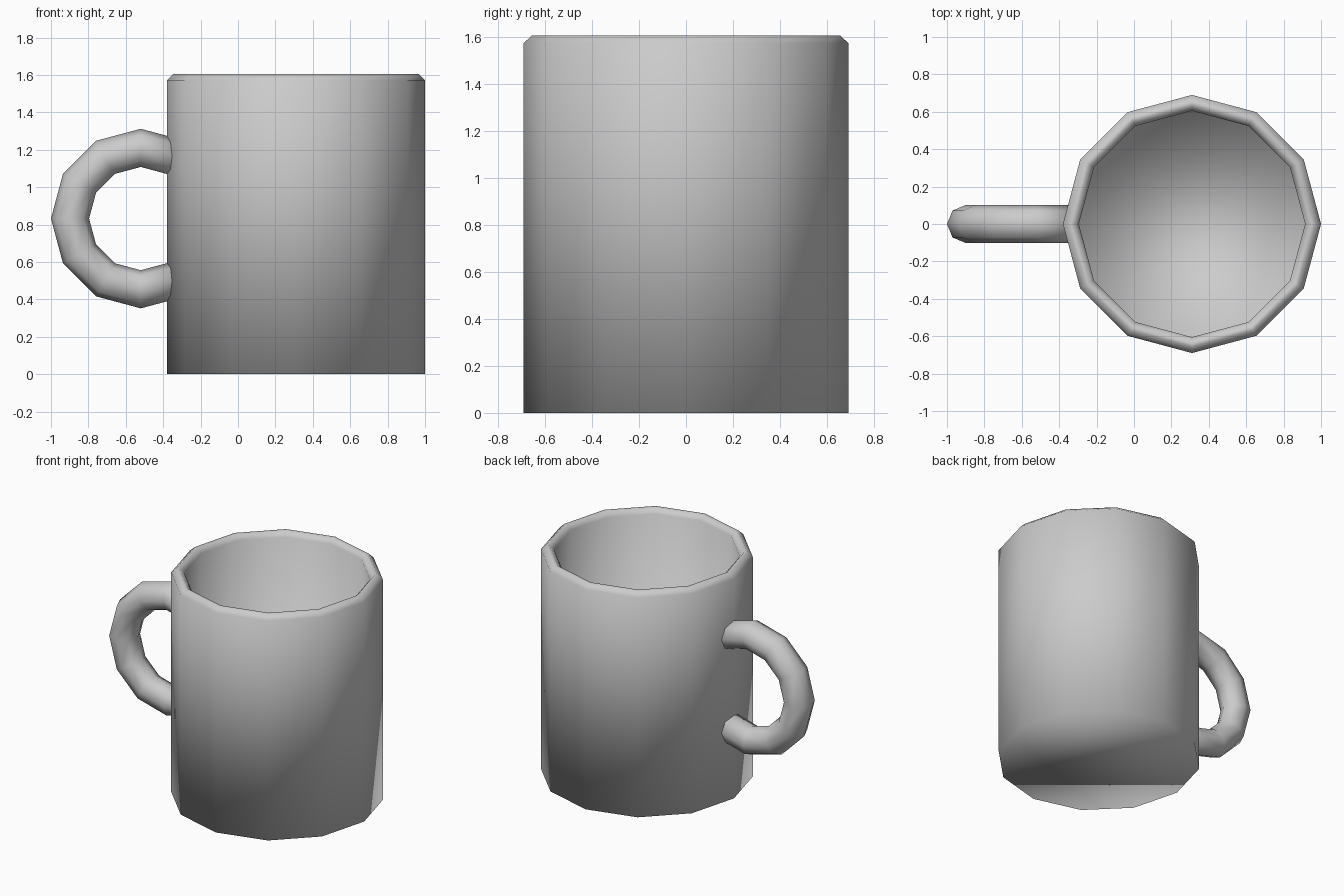
import bpy, bmesh
from math import sin, cos, radians, tau

if "Cube" in bpy.data.objects:
    bpy.data.objects.remove(bpy.data.objects["Cube"])

CX, SIDES = 0.31, 12


def finish(name, bm):
    bmesh.ops.recalc_face_normals(bm, faces=bm.faces[:])
    for f in bm.faces:
        f.smooth = True
    me = bpy.data.meshes.new(name)
    bm.to_mesh(me)
    bm.free()
    ob = bpy.data.objects.new(name, me)
    bpy.context.collection.objects.link(ob)
    return ob


def loft(name, rings):
    """Skin a list of closed rings and cap both ends."""
    bm = bmesh.new()
    loops = [[bm.verts.new(p) for p in ring] for ring in rings]
    n = len(loops[0])
    for a, b in zip(loops, loops[1:]):
        for i in range(n):
            j = (i + 1) % n
            bm.faces.new((a[i], a[j], b[j], b[i]))
    bm.faces.new(loops[0])
    bm.faces.new(loops[-1])
    return finish(name, bm)


# Mug body: outer wall, bevelled rim, inner wall, inner floor
profile = [(0.69, 0), (0.69, 1.572), (0.655, 1.605),
           (0.635, 1.605), (0.605, 1.572), (0.605, 0.09)]
loft("mug_body", [[(CX + r * cos(tau * i / SIDES), r * sin(tau * i / SIDES), z)
                   for i in range(SIDES)] for r, z in profile])

# Handle: half ring with straight ends sunk into the wall
HX, HZ, MAJOR, MINOR, END_X = -0.52, 0.832, 0.378, 0.102, -0.33
section = [(MAJOR + MINOR * cos(tau * k / 8), MINOR * sin(tau * k / 8)) for k in range(8)]


def end_ring(side):
    ring = []
    for r, y in section:
        t = (END_X - HX) / (r * 0.5)
        ring.append((END_X, y, HZ + side * r * (1 - t * (1 - cos(radians(30))))))
    return ring


arc = [[(HX + r * cos(radians(a)), y, HZ + r * sin(radians(a))) for r, y in section]
       for a in range(90, 271, 30)]
loft("handle", [end_ring(1)] + arc + [end_ring(-1)])
